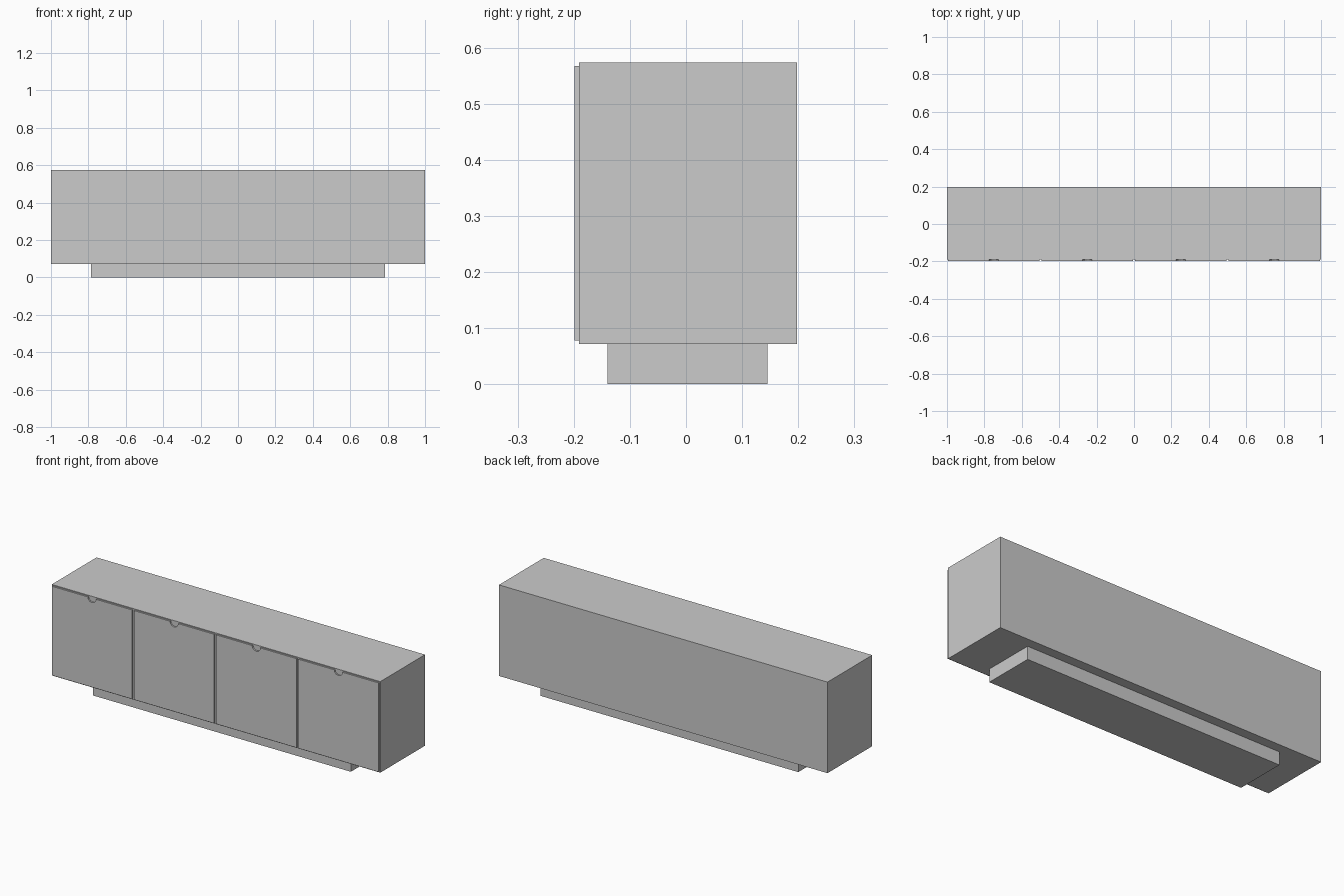
import bpy, bmesh, math

if "Cube" in bpy.data.objects:
    bpy.data.objects.remove(bpy.data.objects["Cube"])

BODY_Z0, BODY_Z1 = 0.072, 0.573
BODY_Y0, BODY_Y1 = -0.191, 0.198
DOOR_Y0 = -0.199
CELL = 0.5          # width of one door bay
GAP = 0.0055        # door inset inside its bay
NOTCH_R = 0.025     # finger notch radius


def finish(name, bm):
    bmesh.ops.recalc_face_normals(bm, faces=bm.faces)
    mesh = bpy.data.meshes.new(name)
    bm.to_mesh(mesh)
    bm.free()
    ob = bpy.data.objects.new(name, mesh)
    bpy.context.collection.objects.link(ob)
    return ob


def box(name, lo, hi):
    bm = bmesh.new()
    bmesh.ops.create_cube(bm, size=1)
    for v in bm.verts:
        v.co = [l + (c + 0.5) * (h - l) for c, l, h in zip(v.co, lo, hi)]
    return finish(name, bm)


def door(name, cx):
    # square panel outline with a half-round notch in the top edge
    w = CELL / 2 - GAP
    z0, z1 = BODY_Z0 + GAP, BODY_Z1 - GAP
    pts = [(-w, z1), (-w, z0), (w, z0), (w, z1)]
    for i in range(7):
        a = -math.pi * i / 6
        pts.append((NOTCH_R * math.cos(a), z1 + NOTCH_R * math.sin(a)))
    bm = bmesh.new()
    face = bm.faces.new([bm.verts.new((cx + x, DOOR_Y0, z)) for x, z in pts])
    ext = bmesh.ops.extrude_face_region(bm, geom=[face], use_keep_orig=True)
    moved = [g for g in ext["geom"] if isinstance(g, bmesh.types.BMVert)]
    bmesh.ops.translate(bm, verts=moved, vec=(0, BODY_Y0 - DOOR_Y0, 0))
    return finish(name, bm)


# Carcass and recessed plinth
box("cabinet_body", (-1, BODY_Y0, BODY_Z0), (1, BODY_Y1, BODY_Z1))
box("plinth", (-0.785, -0.14, 0), (0.785, 0.145, BODY_Z0))

# Four front doors
for i in range(4):
    door(f"door_{i + 1}", -0.75 + i * CELL)
